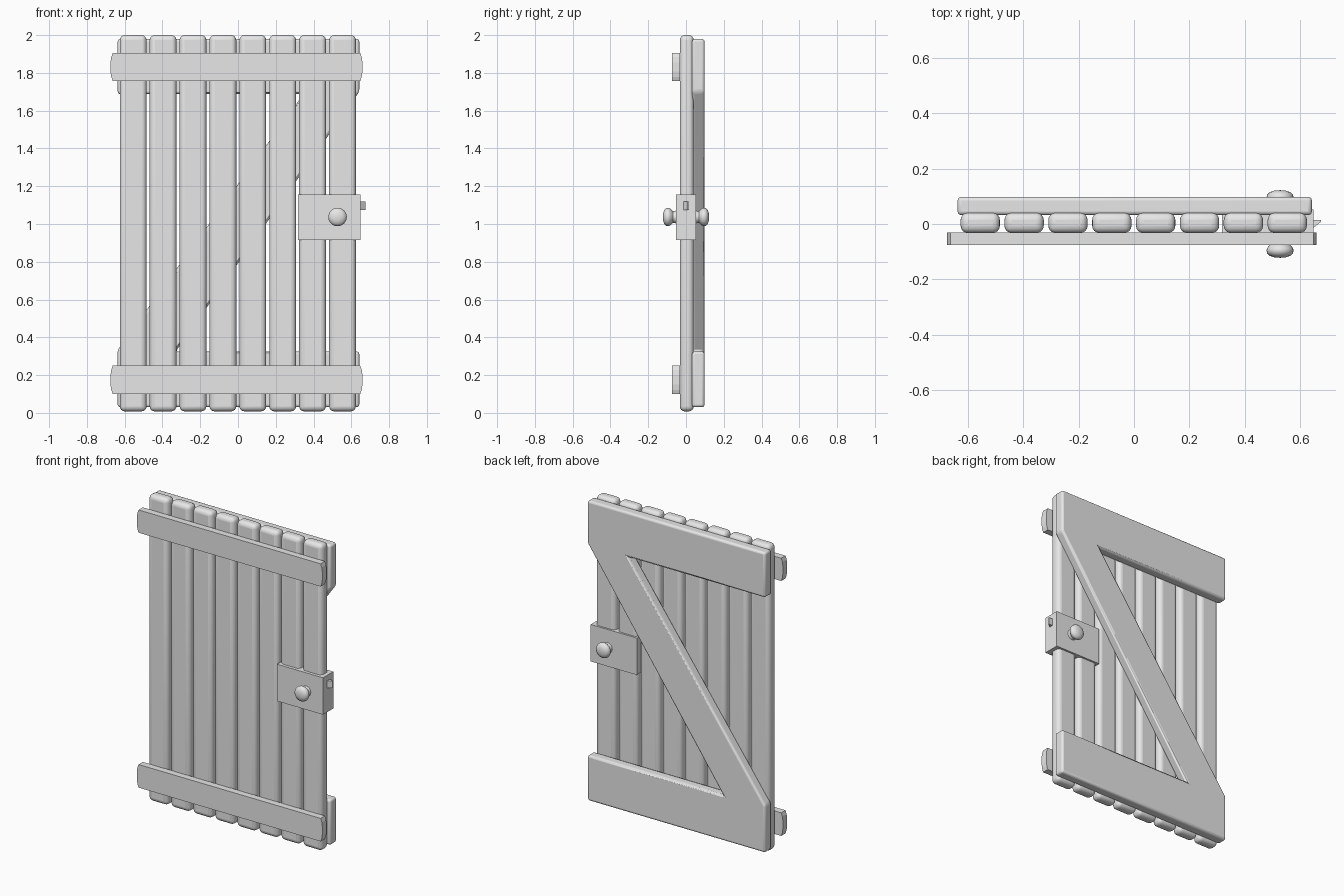
import bpy, bmesh, math
from mathutils import Vector

if "Cube" in bpy.data.objects:
    bpy.data.objects.remove(bpy.data.objects["Cube"])

grey = bpy.data.materials.new("plain_grey")
grey.diffuse_color = (0.8, 0.8, 0.8, 1)
grey.use_nodes = True
grey.node_tree.nodes["Principled BSDF"].inputs["Base Color"].default_value = grey.diffuse_color


def finish(name, bm, bevel=0, segments=2, smooth=True):
    """Turn a bmesh into an object with optional rounded edges."""
    bmesh.ops.recalc_face_normals(bm, faces=bm.faces)
    mesh = bpy.data.meshes.new(name)
    bm.to_mesh(mesh)
    bm.free()
    mesh.materials.append(grey)
    ob = bpy.data.objects.new(name, mesh)
    bpy.context.collection.objects.link(ob)
    if bevel:
        mod = ob.modifiers.new("rounding", 'BEVEL')
        mod.width, mod.segments = bevel, segments
        mod.limit_method = 'ANGLE'
        mod.angle_limit = math.radians(30)
    if smooth:
        bpy.ops.object.select_all(action='DESELECT')
        ob.select_set(True)
        bpy.context.view_layer.objects.active = ob
        bpy.ops.object.shade_smooth_by_angle(angle=math.radians(35))
    return ob


def slab(name, outline, y0, y1, **kw):
    """Extrude an (x, z) outline from y0 to y1."""
    bm = bmesh.new()
    face = bm.faces.new([bm.verts.new((x, y0, z)) for x, z in outline])
    new = bmesh.ops.extrude_face_region(bm, geom=[face])["geom"]
    bmesh.ops.translate(bm, vec=(0, y1 - y0, 0),
                        verts=[v for v in new if isinstance(v, bmesh.types.BMVert)])
    return finish(name, bm, **kw)


def rect(x0, x1, z0, z1):
    return [(x0, z0), (x1, z0), (x1, z1), (x0, z1)]


# Eight rounded vertical planks
for i in range(8):
    cx = -0.555 + i * 0.1583
    slab(f"plank_{i + 1}", rect(cx - 0.071, cx + 0.071, 0.008, 2.0),
         -0.033, 0.041, bevel=0.027, segments=4)

# Two front cross slats with slightly bowed ends
for name, z0, z1 in (("lower_front_slat", 0.10, 0.25), ("upper_front_slat", 1.757, 1.905)):
    l, r = -0.675, 0.659
    slab(name, [(l + 0.012, z0), (r - 0.012, z0), (r - 0.004, z0 + 0.022), (r, z0 + 0.05),
                (r, z1 - 0.05), (r - 0.004, z1 - 0.022), (r - 0.012, z1), (l + 0.012, z1),
                (l + 0.004, z1 - 0.022), (l, z1 - 0.05), (l, z0 + 0.05), (l + 0.004, z0 + 0.022)],
         -0.075, -0.031, smooth=False)

# Z-shaped back frame: two wide bars joined by a diagonal brace
slab("back_brace", [(-0.637, 0.03), (0.642, 0.03), (0.642, 0.325), (-0.33, 0.325),
                    (0.642, 1.70), (0.642, 1.98), (-0.637, 1.98), (-0.637, 1.688),
                    (0.347, 1.688), (-0.637, 0.335)],
     0.032, 0.098, bevel=0.014, segments=3)

# Lock case wrapping the planks
slab("lock_case", rect(0.317, 0.648, 0.916, 1.156), -0.053, 0.053, smooth=False)

# Wedge-shaped latch bolt
bm = bmesh.new()
tri = [(0.63, -0.013), (0.648, -0.013), (0.675, 0.008), (0.675, 0.015), (0.63, 0.015)]
low = [bm.verts.new((x, y, 1.075)) for x, y in tri]
geom = bmesh.ops.extrude_face_region(bm, geom=[bm.faces.new(low)])["geom"]
bmesh.ops.translate(bm, vec=(0, 0, 0.045),
                    verts=[v for v in geom if isinstance(v, bmesh.types.BMVert)])
finish("latch_bolt", bm, smooth=False)

# Turned door knobs, front and back: (radius, distance from centre)
profile = [(0.035, 0.050), (0.031, 0.060), (0.031, 0.070), (0.040, 0.079), (0.047, 0.087),
           (0.049, 0.096), (0.046, 0.106), (0.037, 0.115), (0.020, 0.1205), (0, 0.122)]
for name, side in (("front_knob", -1), ("back_knob", 1)):
    bm = bmesh.new()
    centre = Vector((0.527, 0, 1.037))
    pts = [bm.verts.new(centre + Vector((r, side * d, 0))) for r, d in profile]
    edges = [bm.edges.new(p) for p in zip(pts, pts[1:])]
    bmesh.ops.spin(bm, geom=pts + edges, cent=centre, axis=(0, 1, 0),
                   angle=math.tau, steps=24)
    bmesh.ops.remove_doubles(bm, verts=bm.verts, dist=0.0001)
    bmesh.ops.holes_fill(bm, edges=[e for e in bm.edges if e.is_boundary], sides=0)
    finish(name, bm)
